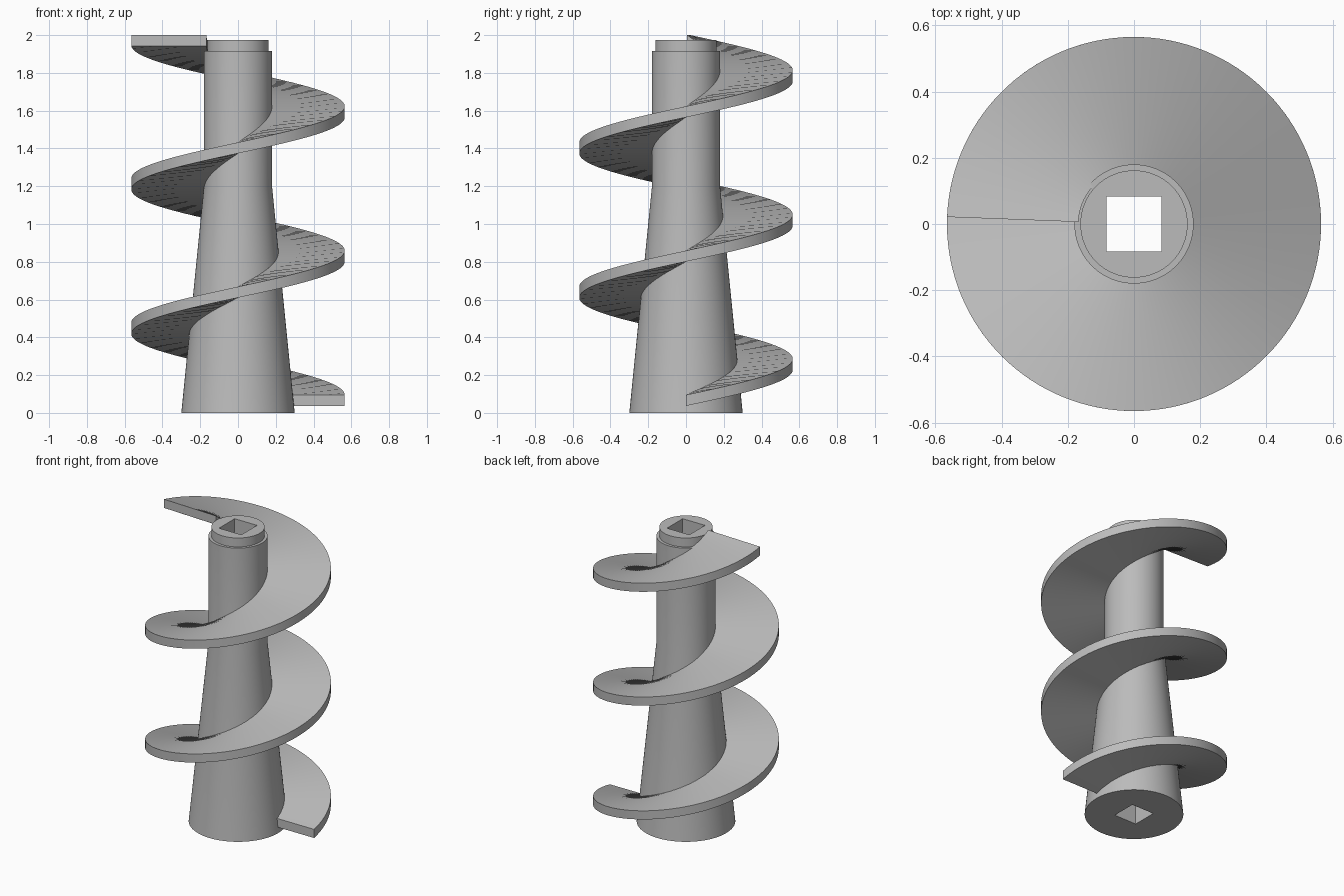
import bpy, bmesh
from math import sin, cos, tau, radians

if "Cube" in bpy.data.objects:
    bpy.data.objects.remove(bpy.data.objects["Cube"], do_unlink=True)

STEPS = 128                      # segments per full turn

grey = bpy.data.materials.new("plain grey")
grey.use_nodes = True
grey.diffuse_color = (0.5, 0.5, 0.5, 1)
grey.node_tree.nodes["Principled BSDF"].inputs["Base Color"].default_value = (0.5, 0.5, 0.5, 1)


def skin(name, rings, closed):
    """Join equal closed rings of points with quads, looping back or capping the ends."""
    bm = bmesh.new()
    loops = [[bm.verts.new(p) for p in ring] for ring in rings]
    pairs = list(zip(loops, loops[1:]))
    if closed:
        pairs.append((loops[-1], loops[0]))
    else:
        bm.faces.new(loops[0])
        bm.faces.new(loops[-1])
    for a, b in pairs:
        for i in range(len(a)):
            j = (i + 1) % len(a)
            bm.faces.new((a[i], a[j], b[j], b[i]))
    bmesh.ops.recalc_face_normals(bm, faces=bm.faces)
    mesh = bpy.data.meshes.new(name)
    bm.to_mesh(mesh)
    bm.free()
    mesh.materials.append(grey)
    obj = bpy.data.objects.new(name, mesh)
    bpy.context.collection.objects.link(obj)
    bpy.ops.object.select_all(action='DESELECT')
    obj.select_set(True)
    bpy.context.view_layer.objects.active = obj
    bpy.ops.object.shade_smooth_by_angle(angle=radians(30))
    return obj


def circle(radius, z):
    return [(radius * cos(tau * i / STEPS), radius * sin(tau * i / STEPS), z)
            for i in range(STEPS)]


def square(half, z):
    """Square outline with as many points as a circle, corners on the diagonals."""
    points = []
    for i in range(STEPS):
        c, s = cos(tau * i / STEPS), sin(tau * i / STEPS)
        r = half / max(abs(c), abs(s))
        points.append((r * c, r * s, z))
    return points


# Tapered shaft with a stepped neck and a square drive hole right through it
outline = [(0.3, 0), (0.18, 1.2), (0.18, 1.915), (0.162, 1.915), (0.162, 1.975)]
skin("shaft", [circle(r, z) for r, z in outline]
     + [square(0.083, 1.975), square(0.083, 0)], closed=True)

# Helical flight: a flat rectangular section swept almost two and a half turns
INNER, OUTER, THICK = 0.168, 0.565, 0.058
START, PITCH, TURNS = 0.037, 0.764, 2.494
count = int(STEPS * TURNS)
sections = []
for k in range(count + 1):
    turn = TURNS * k / count
    c, s = cos(tau * turn), sin(tau * turn)
    z = START + PITCH * turn
    sections.append([(r * c, r * s, z + h) for r, h in
                     ((INNER, 0), (OUTER, 0), (OUTER, THICK), (INNER, THICK))])
skin("screw_flight", sections, closed=False)
